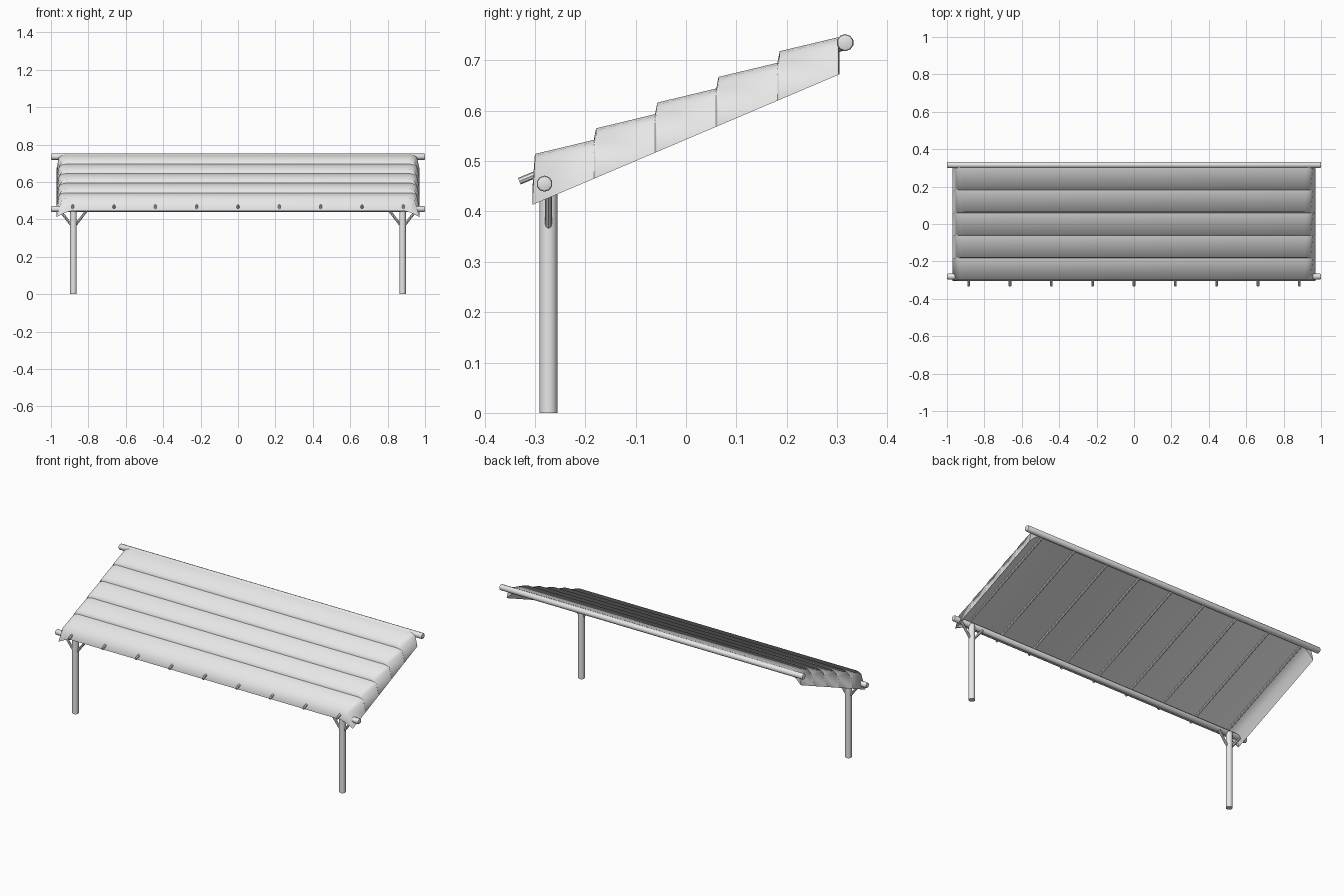
import bpy
import bmesh
import math
from mathutils import Vector

cube = bpy.data.objects.get("Cube")
if cube:
    bpy.data.objects.remove(cube, do_unlink=True)

# One plain grey for everything
grey = bpy.data.materials.new("light_grey")
grey.use_nodes = True
grey.diffuse_color = (0.8, 0.8, 0.8, 1)
grey.node_tree.nodes["Principled BSDF"].inputs["Base Color"].default_value = (0.8, 0.8, 0.8, 1)


def finish(bm, name):
    mesh = bpy.data.meshes.new(name)
    bmesh.ops.recalc_face_normals(bm, faces=bm.faces)
    for face in bm.faces:
        face.smooth = True
    bm.to_mesh(mesh)
    bm.free()
    mesh.materials.append(grey)
    obj = bpy.data.objects.new(name, mesh)
    bpy.context.collection.objects.link(obj)
    return obj


def rod(name, start, end, radius, sides=12, bevel=0.0):
    start, end = Vector(start), Vector(end)
    axis = end - start
    bm = bmesh.new()
    bmesh.ops.create_cone(bm, cap_ends=True, segments=sides, radius1=radius,
                          radius2=radius, depth=axis.length)
    if bevel:
        rims = [e for e in bm.edges if abs(e.verts[0].co.z - e.verts[1].co.z) < 1e-5]
        bmesh.ops.bevel(bm, geom=rims, offset=bevel, segments=2, profile=0.5, affect='EDGES')
    obj = finish(bm, name)
    obj.data.set_sharp_from_angle(angle=math.radians(40))
    obj.rotation_mode = 'QUATERNION'
    obj.rotation_quaternion = axis.to_track_quat('Z', 'Y')
    obj.location = (start + end) / 2
    return obj


# Roof: a stepped profile swept across the width, with the ends turned down
END = 0.97
SLOPE = 0.425
LAYERS = 5


def hem(y):
    return 0.413 + SLOPE * (y + 0.305)


def section(y, z, inner, drops):
    """Row of points across the roof; drops lists (x offset, fall) at the rounded end."""
    half = [(inner + dx, z - fall) for dx, fall in drops] + [(END, hem(y))]
    row = [(-x, y, h) for x, h in reversed(half)] + [(x, y, h) for x, h in half]
    return row


shoulder = [(0, 0), (0.02, 0.004), (0.035, 0.014)]
lip = [(0, 0), (0.03, 0.008), (0.06, 0.022)]
rows = [section(-0.305, 0.445, 0.89, lip)]
sharp_rows = {0}
for k in range(LAYERS):
    y, z = -0.30 + 0.1215 * k, 0.514 + 0.051 * k
    rows.append(section(y, z, 0.91, shoulder))
    sharp_rows.add(len(rows))
    rows.append(section(y + 0.117, z + 0.028, 0.922, shoulder))
# Ceiling, back to front, then the inside of the front lip
ceiling = [(0, 0), (0.03, 0.006), (0.055, 0.022)]
for y in (0.305, -0.296):
    sharp_rows.add(len(rows))
    rows.append(section(y, 0.474 + 0.42 * (y + 0.30), 0.88, ceiling))
sharp_rows.add(len(rows))
rows.append(section(-0.299, 0.445, 0.89, lip))

bm = bmesh.new()
grid = [[bm.verts.new(p) for p in row] for row in rows]
count = len(grid)
width = len(grid[0])
for i in range(count):
    a, b = grid[i], grid[(i + 1) % count]
    for j in range(width - 1):
        bm.faces.new((a[j], a[j + 1], b[j + 1], b[j]))
for i in range(count):
    a, b = grid[i], grid[(i + 1) % count]
    for j in range(width - 1):
        if i in sharp_rows:
            bm.edges.get((a[j], a[j + 1])).smooth = False
    for j in (0, width - 1):
        bm.edges.get((a[j], b[j])).smooth = False
finish(bm, "roof")

# Long beams under the front and back edges
rod("front_beam", (-1, -0.281, 0.455), (1, -0.281, 0.455), 0.016, 10, 0.005)
rod("back_beam", (-1, 0.316, 0.735), (1, 0.316, 0.735), 0.017, 10, 0.005)

# Rafters with tips poking out through the front lip
for i in range(9):
    x = (i - 4) * 0.221
    rod(f"rafter_{i + 1}", (x, -0.331, 0.460), (x, 0.315, 0.728), 0.007, 8)

# Posts, each with a pair of diagonal braces
for side, label in ((1, "left"), (-1, "right")):
    px = side * 0.88
    rod(f"{label}_post", (px, -0.273, 0), (px, -0.273, 0.455), 0.018, 14)
    for lean, where in ((1, "outer"), (-1, "inner")):
        dx = side * lean
        rod(f"{label}_{where}_brace", (px + dx * 0.008, -0.273, 0.365),
            (px + dx * 0.075, -0.273, 0.452), 0.007, 8)
